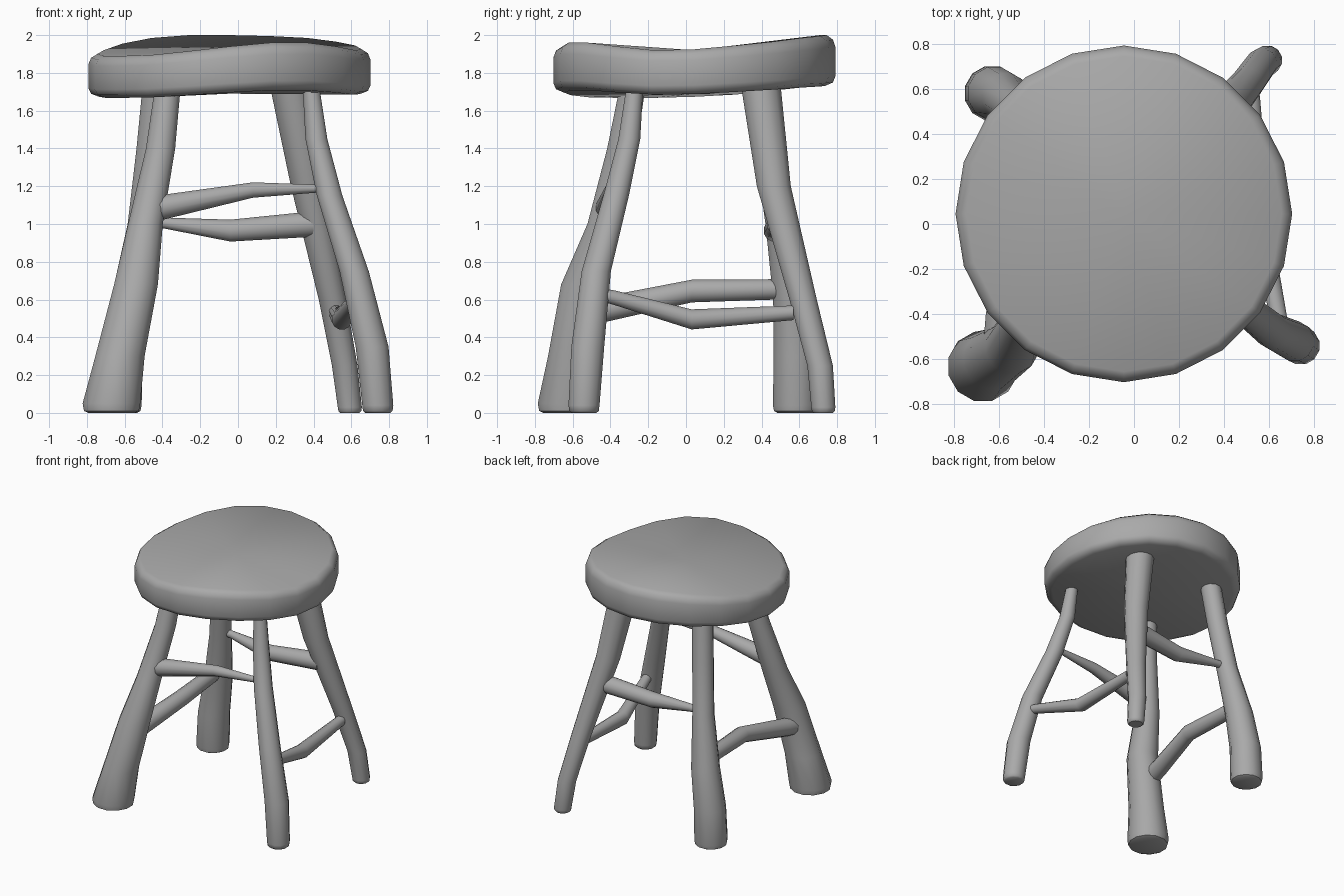
import bpy, bmesh
from math import sin, cos, pi
from mathutils import Vector

cube = bpy.data.objects.get("Cube")
if cube:
    bpy.data.objects.remove(cube, do_unlink=True)

grey = bpy.data.materials.new("plain grey")
grey.use_nodes = True
grey.diffuse_color = (0.4, 0.4, 0.4, 1)
grey.node_tree.nodes["Principled BSDF"].inputs["Base Color"].default_value = (0.4, 0.4, 0.4, 1)


def loft(name, rings, start=None, end=None):
    """Skin a list of closed rings; cap each end flat or to a centre point."""
    bm = bmesh.new()
    loops = [[bm.verts.new(p) for p in ring] for ring in rings]
    n = len(loops[0])
    for low, high in zip(loops, loops[1:]):
        for i in range(n):
            j = (i + 1) % n
            bm.faces.new((low[i], low[j], high[j], high[i]))
    for loop, centre in ((loops[0], start), (loops[-1], end)):
        if centre is None:
            bm.faces.new(loop)
        else:
            tip = bm.verts.new(centre)
            for i in range(n):
                bm.faces.new((loop[i], loop[(i + 1) % n], tip))
    bmesh.ops.recalc_face_normals(bm, faces=bm.faces[:])
    mesh = bpy.data.meshes.new(name)
    bm.to_mesh(mesh)
    bm.free()
    mesh.materials.append(grey)
    obj = bpy.data.objects.new(name, mesh)
    bpy.context.collection.objects.link(obj)
    bpy.ops.object.select_all(action='DESELECT')
    obj.select_set(True)
    bpy.context.view_layer.objects.active = obj
    bpy.ops.object.shade_smooth_by_angle(angle=pi / 4)
    return obj


def tube(name, stations, axis, sides=12):
    """Bent, tapered rod: stations are (x, y, z, radius), rings face the axis."""
    u, v = {"x": ((0, 1, 0), (0, 0, 1)), "y": ((1, 0, 0), (0, 0, 1)),
            "z": ((1, 0, 0), (0, 1, 0))}[axis]
    u, v = Vector(u), Vector(v)
    rings = []
    for x, y, z, r in stations:
        angles = [2 * pi * (i + 0.5) / sides for i in range(sides)]
        rings.append([Vector((x, y, z)) + r * (cos(a) * u + sin(a) * v) for a in angles])
    return loft(name, rings)


# Seat: wavy round slab with a softened rim
rim = [1.925, 1.945, 1.965, 1.985, 1.995, 2.0, 2.0, 1.985, 1.955, 1.92,
       1.90, 1.89, 1.89, 1.895, 1.915, 1.94, 1.96, 1.96, 1.94, 1.92]
cx, cy = -0.045, 0.045
# (radius, share of the thickness below the top)
section = [(0.70, 0), (0.733, 0.09), (0.747, 0.24), (0.747, 0.8), (0.733, 0.93), (0.69, 1)]
rings = []
for r, share in section:
    ring = []
    for i, top in enumerate(rim):
        a = 2 * pi * i / len(rim)
        bottom = 1.665 + (top - 1.885) * 0.57
        ring.append((cx + r * cos(a), cy + r * sin(a), top + (bottom - top) * share))
    rings.append(ring)
loft("seat", rings, (cx, cy, 1.92), (cx, cy, 1.69))

# Legs: from under the seat down to the foot
legs = {
    "front_right_leg": [(-.37, -.28, 1.74, .07), (-.41, -.34, 1.4, .08), (-.49, -.43, 1.0, .095),
                        (-.54, -.545, .68, .12), (-.625, -.60, .3, .135), (-.67, -.632, .05, .158)],
    "front_left_leg": [(.385, -.27, 1.74, .045), (.415, -.30, 1.45, .06), (.485, -.37, 1.15, .07),
                       (.615, -.475, .75, .08), (.71, -.52, .35, .09), (.74, -.54, .04, .085)],
    "back_left_leg": [(.265, .39, 1.78, .11), (.37, .465, 1.2, .093), (.5, .62, .6, .075),
                      (.565, .71, .25, .07), (.592, .727, .03, .066)],
    "back_right_leg": [(-.425, .395, 1.76, .08), (-.46, .44, 1.4, .08), (-.505, .50, 1.0, .082),
                       (-.57, .565, .6, .107), (-.62, .58, .3, .12), (-.63, .58, .04, .124)],
}
for name, path in legs.items():
    x, y, z, r = path[-1]
    tube(name, path + [(x, y, 0.01, r * 0.95), (x, y, 0, r * 0.8)], "z")

# Stretchers: one bent rod between each pair of legs
tube("front_stretcher", [(-.47, -.41, 1.08, .07), (-.39, -.41, 1.09, .068),
                         (.08, -.39, 1.18, .042), (.45, -.36, 1.188, .02)], "x")
tube("back_stretcher", [(-.48, .50, 1.01, .028), (-.39, .495, 1.005, .03),
                        (-.04, .47, .965, .06), (.40, .50, 1.0, .07)], "x")
tube("left_stretcher", [(.655, -.47, .63, .035), (.635, -.38, .61, .04),
                        (.55, .03, .495, .055), (.52, .57, .53, .04)], "y")
tube("right_stretcher", [(-.60, -.52, .53, .07), (-.59, -.40, .555, .07),
                         (-.52, .03, .645, .062), (-.56, .53, .655, .055)], "y")
